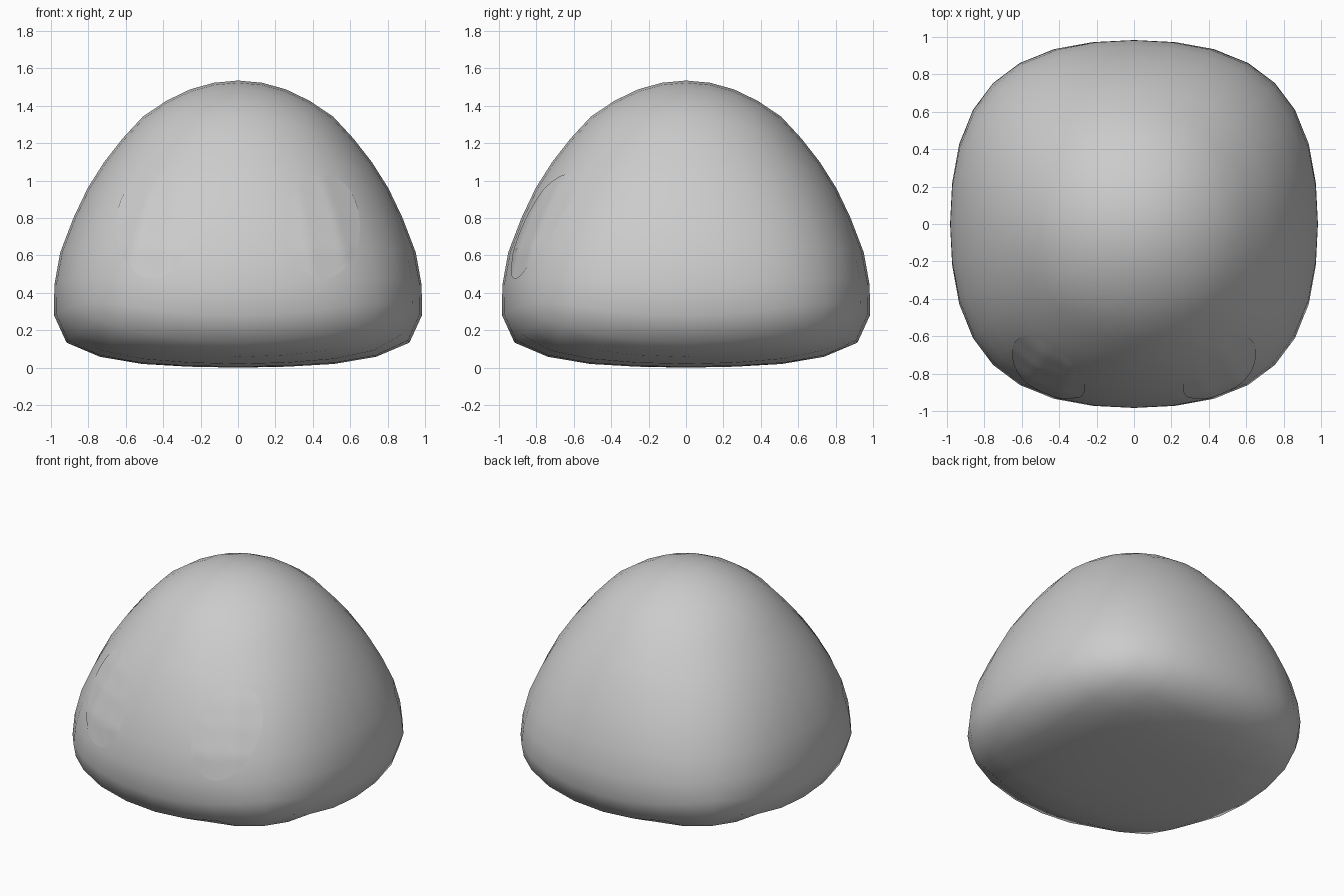
import bpy, bmesh, math
from mathutils import Vector
from mathutils.bvhtree import BVHTree

if "Cube" in bpy.data.objects:
    bpy.data.objects.remove(bpy.data.objects["Cube"])

# Profile rows: height on the rounded cube, finished height, width factor
ROWS = [(-1.0, 0.0, 1.29), (-.98, .006, 1.29), (-.93, .02, 1.288), (-.85, .055, 1.285),
        (-.73, .13, 1.265), (-.595, .26, 1.176), (-.42, .42, 1.065), (-.21, .61, .97),
        (0, .80, .88), (.21, .965, .816), (.42, 1.115, .763), (.595, 1.24, .725),
        (.73, 1.345, .70), (.85, 1.43, .665), (.93, 1.487, .645), (1.0, 1.535, .63)]


def remap(h):
    h = max(-1, min(1, h))
    for (a, z0, s0), (b, z1, s1) in zip(ROWS, ROWS[1:]):
        if h <= b:
            t = (h - a) / (b - a)
            return z0 + (z1 - z0) * t, s0 + (s1 - s0) * t
    return ROWS[-1][1:]


# Body: subdivided cube moulded into a flat-bottomed dome
bpy.ops.mesh.primitive_cube_add(size=2)
body = bpy.context.object
body.name = "body"
sub = body.modifiers.new("round", 'SUBSURF')
sub.levels = 3
bpy.ops.object.modifier_apply(modifier=sub.name)
unit = max(v.co.z for v in body.data.vertices)
for v in body.data.vertices:
    x, y, h = v.co / unit
    z, s = remap(h)
    corner = (2 * x * y / max(x * x + y * y, 1e-6)) ** 2
    s *= 1 + .06 * corner * max(0, min(1, .5 - h))
    v.co = (x * s, y * s, z)
bpy.ops.object.shade_smooth()

# Eyes: thin oval patches laid on the front of the body
bm = bmesh.new()
bm.from_mesh(body.data)
tree = BVHTree.FromBMesh(bm)
bm.free()


def make_eye(name, side, rings=8, seg=48):
    eb = bmesh.new()

    def point(r, a):
        x = side * .455 + .195 * r * math.cos(a)
        z = .753 + .278 * r * math.sin(a)
        hit, normal, _, _ = tree.ray_cast(Vector((x, -3, z)), Vector((0, 1, 0)))
        return eb.verts.new(hit + normal * .004)

    centre = point(0, 0)
    prev = None
    for i in range(1, rings + 1):
        ring = [point(i / rings, 2 * math.pi * k / seg) for k in range(seg)]
        for k in range(seg):
            n = (k + 1) % seg
            if prev is None:
                eb.faces.new((centre, ring[k], ring[n]))
            else:
                eb.faces.new((prev[k], ring[k], ring[n], prev[n]))
        prev = ring
    for f in eb.faces:
        f.smooth = True
    mesh = bpy.data.meshes.new(name)
    eb.to_mesh(mesh)
    eb.free()
    bpy.context.collection.objects.link(bpy.data.objects.new(name, mesh))


make_eye("eye_left", -1)
make_eye("eye_right", 1)
